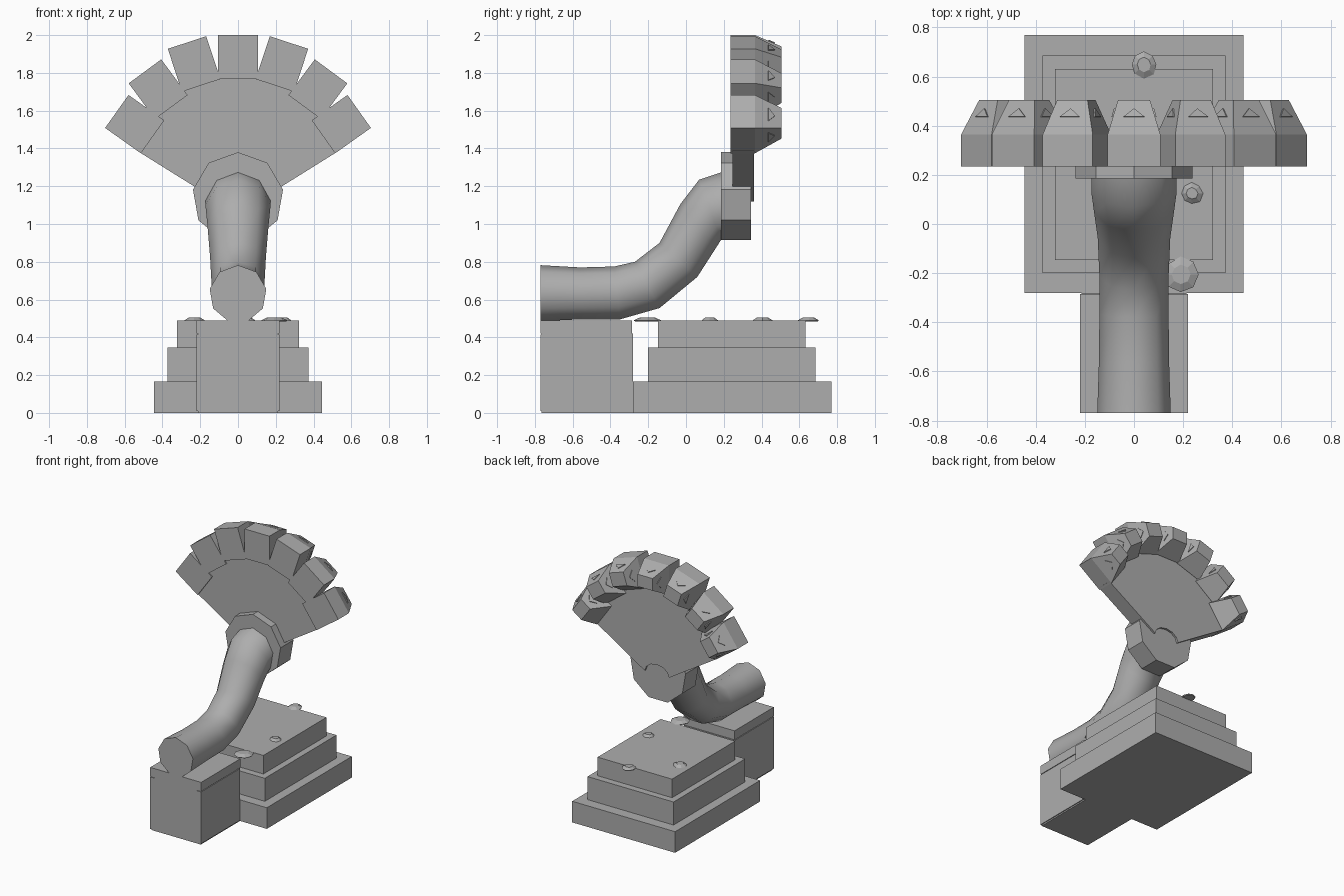
import bpy, bmesh, math, random
from mathutils import Vector

if "Cube" in bpy.data.objects:
    bpy.data.objects.remove(bpy.data.objects["Cube"])

random.seed(4)
grey = bpy.data.materials.new("stone_grey")
grey.diffuse_color = (0.42, 0.42, 0.42, 1)
grey.use_nodes = True
grey.node_tree.nodes["Principled BSDF"].inputs["Base Color"].default_value = grey.diffuse_color


def finish(name, bm, smooth=False):
    bmesh.ops.recalc_face_normals(bm, faces=bm.faces[:])
    me = bpy.data.meshes.new(name)
    bm.to_mesh(me)
    bm.free()
    me.materials.append(grey)
    ob = bpy.data.objects.new(name, me)
    bpy.context.collection.objects.link(ob)
    if smooth:
        bpy.ops.object.select_all(action='DESELECT')
        ob.select_set(True)
        bpy.context.view_layer.objects.active = ob
        bpy.ops.object.shade_smooth_by_angle(angle=math.radians(50))
    return ob


def loft(bm, rings):
    """Skin a list of equal-length rings and cap both ends."""
    vs = [[bm.verts.new(p) for p in r] for r in rings]
    n = len(vs[0])
    for a, b in zip(vs, vs[1:]):
        for i in range(n):
            j = (i + 1) % n
            bm.faces.new((a[i], a[j], b[j], b[i]))
    bm.faces.new(vs[0])
    bm.faces.new(vs[-1])


def box(name, x0, x1, y0, y1, z0, z1):
    bm = bmesh.new()
    loft(bm, [[(x0, y0, z), (x1, y0, z), (x1, y1, z), (x0, y1, z)] for z in (z0, z1)])
    return finish(name, bm)


# Stepped base
box("base_step_low", -.445, .445, -.28, .77, 0, .165)
box("base_step_mid", -.372, .372, -.2, .685, .165, .345)
box("base_step_top", -.322, .322, -.147, .632, .345, .49)

# Front pedestal with cap and side panels
box("pedestal_body", -.213, .213, -.764, -.28, 0, .42)
box("pedestal_cap", -.22, .22, -.77, -.285, .42, .49)
for s, side in ((-1, "left"), (1, "right")):
    a, b = sorted((s * .185, s * .22))
    box("pedestal_panel_" + side, a, b, -.77, -.29, .01, .415)

# Flat pebbles on top of the base
for i, (x, y, r) in enumerate([(.04, .65, .055), (.235, .125, .045),
                               (.19, -.205, .07), (-.232, .405, .053)]):
    bm = bmesh.new()
    shape = [random.uniform(.88, 1.08) for _ in range(8)]
    loft(bm, [[(x + r * k * f * math.cos(t * math.pi / 4),
                y + r * k * f * math.sin(t * math.pi / 4), z)
               for t, f in enumerate(shape)]
              for k, z in ((.9, .484), (1, .49), (.55, .505))])
    finish(f"pebble_{i + 1}", bm)

# Curved neck: top point (y, z), bottom point (y, z), half width
neck = [(-.77, .782, -.77, .486, .152), (-.56, .77, -.56, .495, .145),
        (-.38, .775, -.35, .495, .143), (-.27, .80, -.14, .555, .143),
        (-.14, .90, .06, .72, .15), (-.03, 1.105, .15, .86, .165),
        (.07, 1.235, .185, .915, .175), (.19, 1.275, .195, .925, .175)]
bm = bmesh.new()
rings = []
for ty, tz, by, bz, w in neck:
    ring = []
    for k in range(9):
        t = k * math.tau / 9
        f = (1 - math.cos(t)) / (1 + math.cos(math.pi / 9))
        ring.append((w * math.sin(t), ty + (by - ty) * f, tz + (bz - tz) * f))
    rings.append(ring)
loft(bm, rings)
finish("curved_neck", bm, True)

# Hub disc
CZ = 1.14
bm = bmesh.new()
loft(bm, [[(.242 * math.sin(k * math.tau / 9), y, CZ + .24 * math.cos(k * math.tau / 9))
           for k in range(9)] for y in (.185, .345)])
finish("hub_disc", bm)


# Teeth around the fan: (angle, inner radius, outer radius)
def place(a, t, y, r):
    """Tangent offset t, depth y and radius r around the hub."""
    return Vector((r * math.sin(a) + t * math.cos(a), y, CZ + r * math.cos(a) - t * math.sin(a)))


radii = {0: (.63, .86), 1: (.625, .864), 2: (.595, .83), 3: (.555, .787)}
for i in range(-3, 4):
    a = math.radians(18.2 * i)
    ri, ro = radii[abs(i)]
    bm = bmesh.new()
    rings = []
    for y, w, di, do in ((.235, .107, 0, 0), (.365, .107, 0, 0), (.505, .065, .075, .06)):
        rings.append([place(a, -w, y, ri + di), place(a, w, y, ri + di),
                      place(a, w, y, ro - do), place(a, -w, y, ro - do)])
    loft(bm, rings)
    # small triangular chips on the outer and side bevels
    for e in (1, 2, 3):
        p, q = rings[1][e], rings[1][(e + 1) % 4]
        u, v = rings[2][e], rings[2][(e + 1) % 4]
        n = (q - p).cross((u + v) - (p + q)).normalized()
        mid = (p + q + u + v) / 4
        if n.dot(mid - place(a, 0, .36, (ri + ro) / 2)) < 0:
            n = -n
        low, high = (p + q) / 2, (u + v) / 2
        along = (q - p).normalized() * .042
        base = low.lerp(high, .5)
        tri = [base - along, base + along, low.lerp(high, .74)]
        loft(bm, [[c - n * .004 for c in tri], [c + n * .006 for c in tri]])
    finish(f"tooth_{i + 4}", bm)

# Fan plate: notched at the bottom, arched along the teeth
outline = [(.105, 1.12), (.53, 1.385)]
for i in range(-3, 4):
    p = place(math.radians(-18.2 * i), 0, 0, radii[abs(i)][0] + .03)
    outline.append((p.x, p.z))
outline += [(-.53, 1.385), (-.105, 1.12)]
for k in range(1, 6):
    t = math.pi * (1 - k / 6)
    outline.append((.105 * math.cos(t), 1.12 + .075 * math.sin(t)))
bm = bmesh.new()
loft(bm, [[(x, y, z) for x, z in outline] for y in (.245, .36)])
finish("fan_plate", bm)
